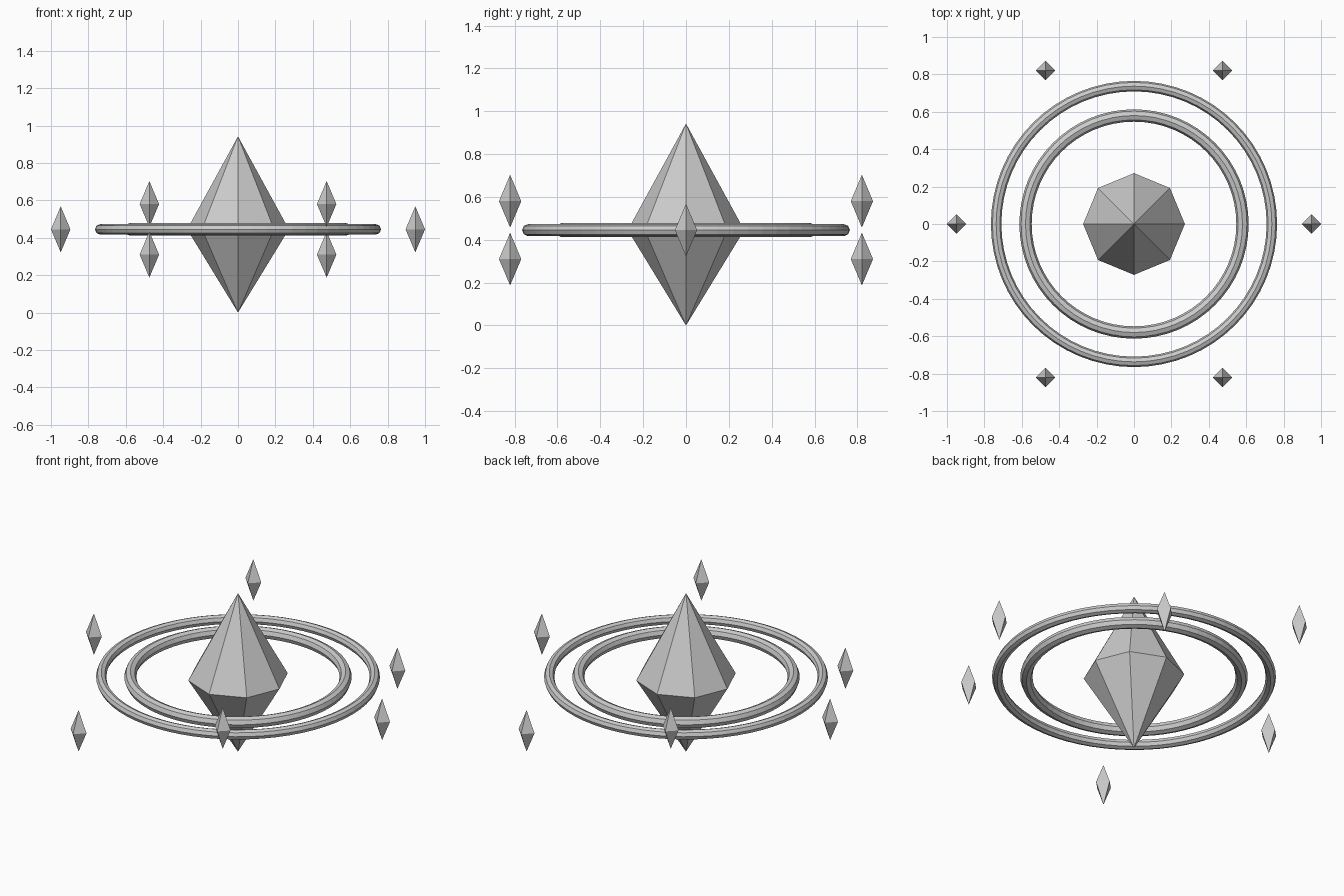
import bpy
import bmesh
from math import cos, sin, pi, radians

cube = bpy.data.objects.get("Cube")
if cube:
    bpy.data.objects.remove(cube, do_unlink=True)

MID = 0.445  # height of the shared middle plane

grey = bpy.data.materials.new("plain_grey")
grey.use_nodes = True
grey.diffuse_color = (0.6, 0.6, 0.6, 1)
grey.node_tree.nodes["Principled BSDF"].inputs["Base Color"].default_value = grey.diffuse_color


def add_object(name, bm, location):
    bmesh.ops.recalc_face_normals(bm, faces=bm.faces)
    mesh = bpy.data.meshes.new(name)
    bm.to_mesh(mesh)
    bm.free()
    mesh.materials.append(grey)
    obj = bpy.data.objects.new(name, mesh)
    obj.location = location
    bpy.context.collection.objects.link(obj)
    return obj


def crystal(name, sides, radius, up, down, location):
    """Faceted double pyramid with its waist at the location."""
    bm = bmesh.new()
    waist = [bm.verts.new((radius * cos(2 * pi * i / sides),
                           radius * sin(2 * pi * i / sides), 0))
             for i in range(sides)]
    top, bottom = bm.verts.new((0, 0, up)), bm.verts.new((0, 0, -down))
    for a, b in zip(waist, waist[1:] + waist[:1]):
        bm.faces.new((a, b, top))
        bm.faces.new((b, a, bottom))
    return add_object(name, bm, location)


def ring(name, major, minor, segments=64, sides=8):
    """Flat-shaded torus lying in the middle plane."""
    bm = bmesh.new()
    loops = []
    for i in range(segments):
        a = 2 * pi * i / segments
        loop = []
        for j in range(sides):
            b = 2 * pi * j / sides
            r = major + minor * cos(b)
            loop.append(bm.verts.new((r * cos(a), r * sin(a), minor * sin(b))))
        loops.append(loop)
    for i in range(segments):
        p, q = loops[i], loops[(i + 1) % segments]
        for j in range(sides):
            k = (j + 1) % sides
            bm.faces.new((p[j], q[j], q[k], p[k]))
    return add_object(name, bm, (0, 0, MID))


# Central crystal
crystal("central_crystal", 8, 0.272, 0.497, MID, (0, 0, MID))

# Two concentric rings
ring("inner_ring", 0.58, 0.033)
ring("outer_ring", 0.737, 0.028)

# Six small crystals floating around, bobbing up and down
for n in range(6):
    angle = radians(60 * n)
    crystal(f"small_crystal_{n + 1}", 4, 0.052, 0.123, 0.123,
            (0.948 * cos(angle), 0.948 * sin(angle), MID - 0.156 * sin(2 * angle)))
